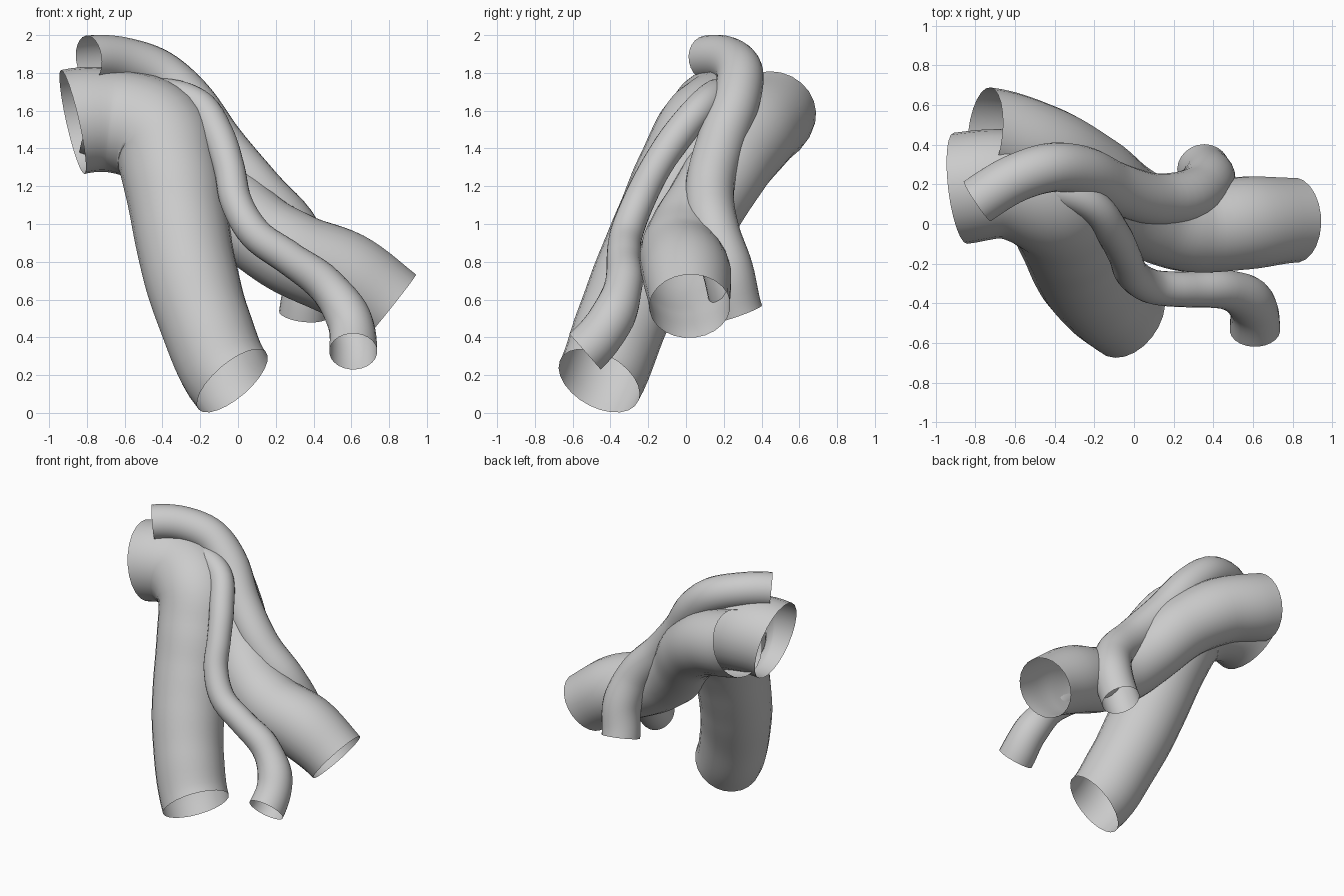
import bpy, bmesh, math
from mathutils import Vector

if "Cube" in bpy.data.objects:
    bpy.data.objects.remove(bpy.data.objects["Cube"])

SIDES = 24
STEPS = 6

grey = bpy.data.materials.new("plain_grey")
grey.diffuse_color = (0.6, 0.6, 0.6, 1)
grey.use_nodes = True
grey.node_tree.nodes["Principled BSDF"].inputs["Base Color"].default_value = grey.diffuse_color


def sample_path(points, start_dir, end_dir):
    """Smooth spline through (x, y, z, radius) points with fixed end directions."""
    pos = [Vector(p[:3]) for p in points]
    rad = [p[3] for p in points]
    last = len(pos) - 1
    tang = []
    for i in range(last + 1):
        if i == 0:
            t = Vector(start_dir).normalized()
        elif i == last:
            t = Vector(end_dir).normalized()
        else:
            a, b = pos[i] - pos[i - 1], pos[i + 1] - pos[i]
            t = (a.normalized() * b.length + b.normalized() * a.length).normalized()
        tang.append(t)
    out = []
    for i in range(last):
        p, q = pos[i], pos[i + 1]
        d = (q - p).length
        m, n = tang[i] * d, tang[i + 1] * d
        for k in range(STEPS + (i == last - 1)):
            u = k / STEPS
            u2, u3 = u * u, u * u * u
            c = (p * (2*u3 - 3*u2 + 1) + m * (u3 - 2*u2 + u)
                 + q * (3*u2 - 2*u3) + n * (u3 - u2))
            t = (p * (6*u2 - 6*u) + m * (3*u2 - 4*u + 1)
                 + q * (6*u - 6*u2) + n * (3*u2 - 2*u))
            s = u * u * (3 - 2 * u)
            out.append((c, t.normalized(), rad[i] * (1 - s) + rad[i + 1] * s))
    return out


def tube(name, points, start_dir, end_dir):
    """Open-ended round tube swept without twist."""
    bm = bmesh.new()
    side, rings = None, []
    for c, t, r in sample_path(points, start_dir, end_dir):
        if side is None:
            side = t.orthogonal()
        side = (side - t * side.dot(t)).normalized()
        up = t.cross(side)
        rings.append([bm.verts.new(c + r * (side * math.cos(a) + up * math.sin(a)))
                      for a in (2 * math.pi * k / SIDES for k in range(SIDES))])
    for a, b in zip(rings, rings[1:]):
        for k in range(SIDES):
            j = (k + 1) % SIDES
            bm.faces.new((a[k], a[j], b[j], b[k])).smooth = True
    mesh = bpy.data.meshes.new(name)
    bm.to_mesh(mesh)
    bm.free()
    mesh.materials.append(grey)
    ob = bpy.data.objects.new(name, mesh)
    bpy.context.collection.objects.link(ob)


# widest tube, bending down at the front
tube("front_main_tube", [
    (-0.875, 0.18, 1.54, 0.282), (-0.64, 0.20, 1.545, 0.275), (-0.42, 0.115, 1.46, 0.282),
    (-0.345, -0.01, 1.24, 0.265), (-0.305, -0.12, 1.00, 0.255), (-0.255, -0.23, 0.75, 0.25),
    (-0.17, -0.345, 0.47, 0.24), (-0.03, -0.46, 0.17, 0.234)],
    (0.97, 0.12, 0.22), (0.60, -0.40, -0.70))

# wide tube behind it, running out to the right
tube("rear_main_tube", [
    (-0.75, 0.455, 1.59, 0.235), (-0.46, 0.37, 1.49, 0.23), (-0.22, 0.24, 1.32, 0.22),
    (-0.04, 0.105, 1.10, 0.21), (0.11, 0.02, 0.955, 0.215), (0.30, -0.02, 0.838, 0.225),
    (0.56, 0.005, 0.73, 0.235), (0.81, 0.02, 0.565, 0.215)],
    (0.93, -0.1, -0.37), (0.78, 0.03, -0.62))

# thin tube over the top, dropping behind
tube("upper_branch_tube", [
    (-0.79, 0.115, 1.876, 0.122), (-0.60, 0.23, 1.865, 0.122), (-0.42, 0.285, 1.80, 0.124),
    (-0.27, 0.27, 1.67, 0.126), (-0.10, 0.185, 1.43, 0.13), (0.11, 0.125, 1.18, 0.13),
    (0.31, 0.155, 0.95, 0.132), (0.375, 0.22, 0.76, 0.135), (0.35, 0.277, 0.525, 0.133)],
    (0.82, 0.55, 0.10), (-0.10, 0.33, -0.93))

# thin tube winding down the front
tube("front_branch_tube", [
    (-0.55, 0.20, 1.66, 0.085), (-0.38, 0.17, 1.685, 0.085), (-0.22, 0.10, 1.635, 0.085),
    (-0.105, -0.045, 1.47, 0.085), (-0.045, -0.165, 1.29, 0.082), (-0.01, -0.25, 1.12, 0.084),
    (0.09, -0.315, 0.95, 0.087), (0.27, -0.33, 0.82, 0.09), (0.46, -0.33, 0.68, 0.10),
    (0.59, -0.40, 0.49, 0.12), (0.61, -0.535, 0.325, 0.127)],
    (1, 0, 0.3), (0, -0.75, -0.66))
